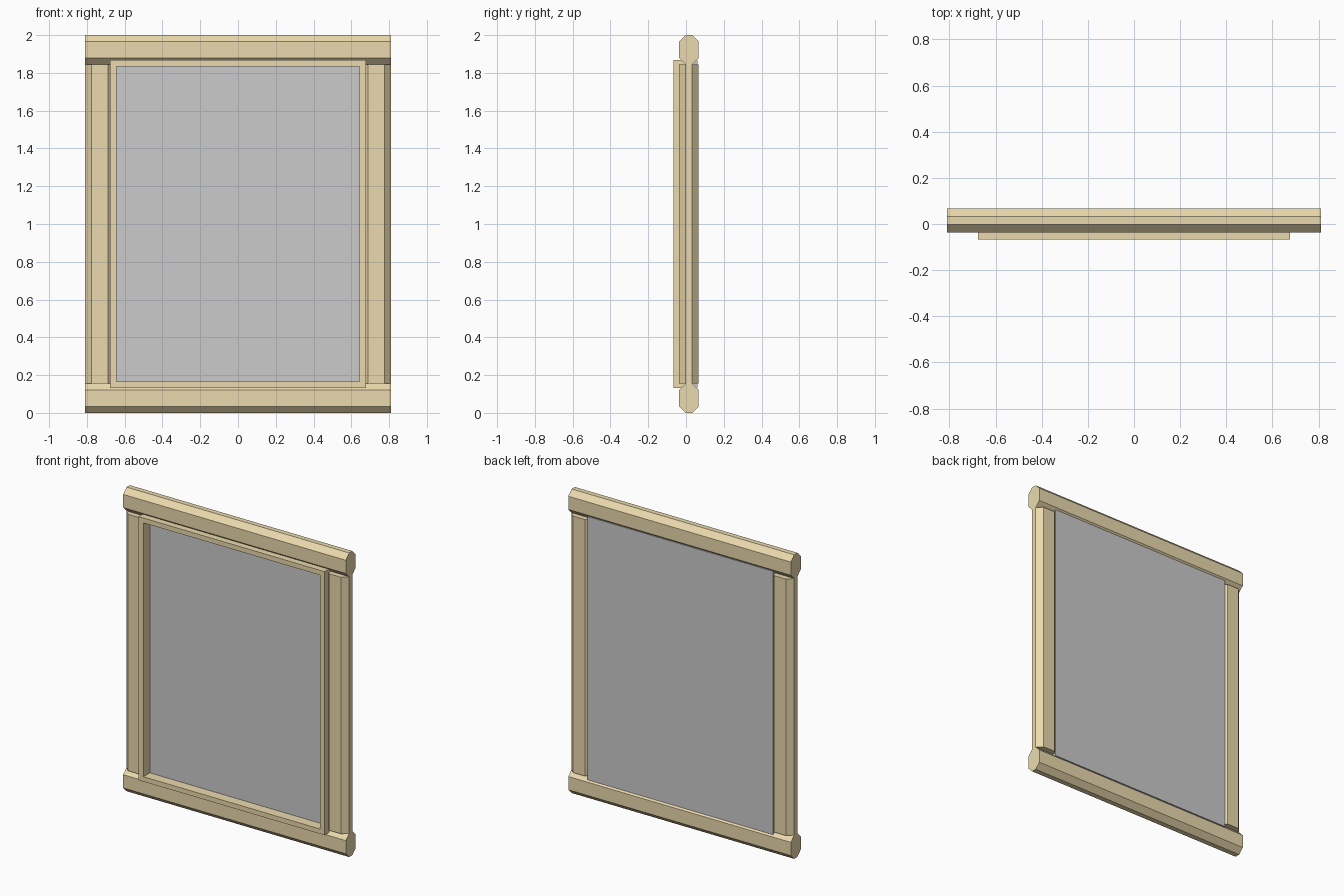
import bpy, bmesh
from mathutils import Vector

if "Cube" in bpy.data.objects:
    bpy.data.objects.remove(bpy.data.objects["Cube"])

wood = bpy.data.materials.new("pale_wood")
wood.diffuse_color = (0.83, 0.70, 0.42, 1)
wood.use_nodes = True
wood.node_tree.nodes["Principled BSDF"].inputs["Base Color"].default_value = wood.diffuse_color


def finish(name, bm, mat):
    bmesh.ops.recalc_face_normals(bm, faces=bm.faces)
    mesh = bpy.data.meshes.new(name)
    bm.to_mesh(mesh)
    bm.free()
    if mat:
        mesh.materials.append(mat)
    obj = bpy.data.objects.new(name, mesh)
    bpy.context.collection.objects.link(obj)
    return obj


# Bars share one chamfered profile: depth in y, width across the bar
Y0, Y1, W, C = -0.036, 0.067, 0.156, 0.0345
PROFILE = [(Y0, C), (Y0 + C, 0), (Y1 - C, 0), (Y1, C),
           (Y1, W - C), (Y1 - C, W), (Y0 + C, W), (Y0, W - C)]


def bar(name, points, travel):
    bm = bmesh.new()
    ends = [[bm.verts.new(Vector(p) + Vector(travel) * t) for p in points] for t in (0, 1)]
    for end in ends:
        bm.faces.new(end)
    for j in range(len(points)):
        k = (j + 1) % len(points)
        bm.faces.new((ends[0][j], ends[0][k], ends[1][k], ends[1][j]))
    return finish(name, bm, wood)


HALF = 0.81
# Top and bottom rails run the full width
for name, z in (("bottom_rail", 0), ("top_rail", 2 - W)):
    bar(name, [(-HALF, y, z + w) for y, w in PROFILE], (2 * HALF, 0, 0))

# Side posts stand between the rails
for name, x in (("left_post", -HALF), ("right_post", HALF - W)):
    bar(name, [(x + w, y, W) for y, w in PROFILE], (0, 0, 2 - 2 * W))

# Front trim: a rectangular ring reaching back to the pane
bm = bmesh.new()


def loop(x, z, y):
    return [bm.verts.new((sx * x, y, 1 + sz * z))
            for sx, sz in ((-1, -1), (1, -1), (1, 1), (-1, 1))]


OX, OZ, IX, IZ, PANE = 0.677, 0.867, 0.642, 0.835, 0.0
loops = [loop(OX, OZ, -0.067), loop(IX, IZ, -0.067),
         loop(IX, IZ, PANE), loop(OX, OZ, PANE)]
for i in range(4):
    a, b = loops[i], loops[(i + 1) % 4]
    for j in range(4):
        k = (j + 1) % 4
        bm.faces.new((a[j], a[k], b[k], b[j]))
finish("front_trim", bm, wood)

# Grey pane slab behind the trim, out to the rear chamfers
bm = bmesh.new()
bmesh.ops.create_cube(bm, size=1)
bmesh.ops.scale(bm, verts=bm.verts, vec=(1.35, 0.061 - PANE, 1.732))
bmesh.ops.translate(bm, verts=bm.verts, vec=(0, (0.061 + PANE) / 2, 1))
finish("glass_pane", bm, None)
